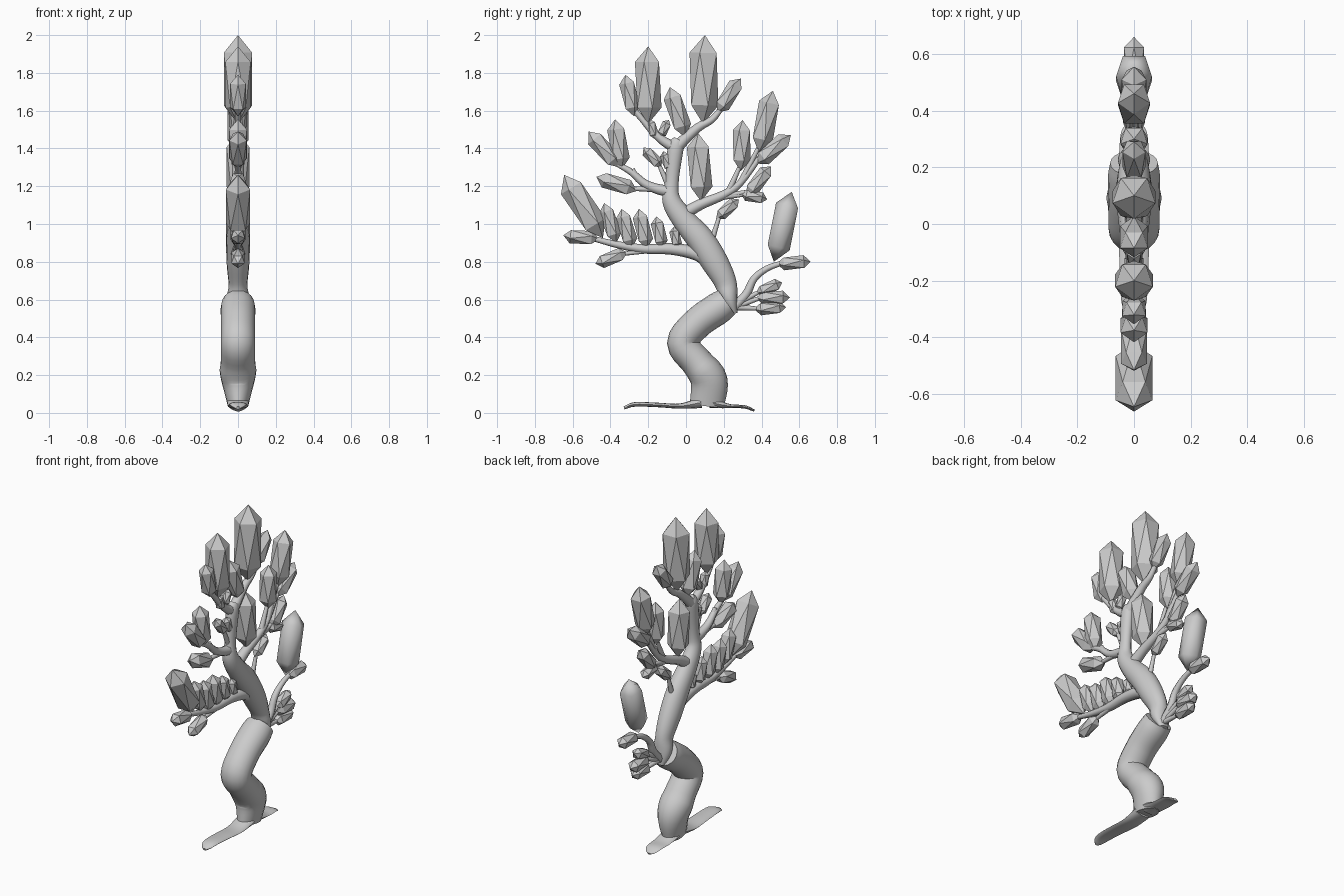
import bpy, bmesh, math
from mathutils import Vector

if "Cube" in bpy.data.objects:
    bpy.data.objects.remove(bpy.data.objects["Cube"])

X = Vector((1, 0, 0))


def finish(name, bm, angle=None):
    bmesh.ops.recalc_face_normals(bm, faces=bm.faces[:])
    me = bpy.data.meshes.new(name)
    bm.to_mesh(me)
    bm.free()
    if angle:
        for p in me.polygons:
            p.use_smooth = True
        me.set_sharp_from_angle(angle=math.radians(angle))
    ob = bpy.data.objects.new(name, me)
    bpy.context.collection.objects.link(ob)


def spline(pts, steps):
    """Catmull-Rom through (y, z, radius) points."""
    p = [Vector(q) for q in pts]
    p = [2 * p[0] - p[1]] + p + [2 * p[-1] - p[-2]]
    out = []
    for a, b, c, d in zip(p, p[1:], p[2:], p[3:]):
        for s in range(steps):
            t = s / steps
            out.append(0.5 * (2 * b + (c - a) * t + (2 * a - 5 * b + 4 * c - d) * t * t
                              + (3 * b - a - 3 * c + d) * t ** 3))
    return out + [p[-2]]


def tube(name, pts, sides=8, steps=4, width=lambda t, r: r):
    """Sweep an ellipse along a path in the x = 0 plane; width gives its x radius."""
    path = spline(pts, steps)
    last = len(path) - 1
    bm = bmesh.new()
    rings = []
    for i, q in enumerate(path):
        d = path[min(i + 1, last)] - path[max(i - 1, 0)]
        n = Vector((0, -d.y, d.x)).normalized()
        rx = width(i / last, q.z)
        angles = [math.tau * k / sides for k in range(sides)]
        rings.append([bm.verts.new(Vector((0, q.x, q.y)) + n * q.z * math.cos(a) + X * rx * math.sin(a))
                      for a in angles])
    for r, s in zip(rings, rings[1:]):
        for k in range(sides):
            bm.faces.new((r[k - 1], r[k], s[k], s[k - 1]))
    bm.faces.new(rings[0])
    bm.faces.new(rings[-1])
    finish(name, bm, 50)
    return path


def leaf(name, base, tip, angle=None):
    """Stretched icosahedron: two staggered five-sided rings and two tips."""
    a, b = Vector((0, *base)), Vector((0, *tip))
    r = .011 + .145 * (b - a).length
    d = (b - a).normalized()
    n = d.cross(X)
    bm = bmesh.new()
    low, high = bm.verts.new(a), bm.verts.new(b)
    rings = []
    for t, turn in ((.21, 0), (.80, .5)):
        turns = [math.tau * (k + turn) / 5 for k in range(5)]
        rings.append([bm.verts.new(a.lerp(b, t) + r * (n * math.cos(w) + X * math.sin(w))) for w in turns])
    r0, r1 = rings
    for k in range(5):
        j = (k + 1) % 5
        for f in ((low, r0[j], r0[k]), (r0[k], r0[j], r1[k]), (r1[k], r0[j], r1[j]), (high, r1[k], r1[j])):
            bm.faces.new(f)
    finish(name, bm, angle)


def grow(name, path, leaves):
    """Set leaves (base y, z, tip y, z) on a limb, adding a twig where the base stands off it."""
    for i, (y, z, ty, tz) in enumerate(leaves):
        base, tip = Vector((y, z)), Vector((ty, tz))
        leaf(f"{name}_leaf_{i + 1}", base, tip)
        near = min(range(len(path)), key=lambda k: (path[k].xy - base).length)
        if (path[near].xy - base).length > .022:
            root = path[max(near - 4, 0)].xy
            end = base.lerp(tip, .15)
            mid = root.lerp(end, .5)
            tube(f"{name}_twig_{i + 1}", [(*root, .018), (*mid, .014), (*end, .01)])


def limb(name, pts, radius, leaves=()):
    n = len(pts) - 1
    path = tube(name, [(y, z, radius + (.013 - radius) * i / n) for i, (y, z) in enumerate(pts)])
    grow(name, path, leaves)
    return path


# Trunk: lower bend, then the tapering upper stem seated in its end
tube("lower_trunk", [(.11, .035, .09), (.122, .17, .098), (.06, .265, .085), (-.018, .37, .083),
                     (.06, .475, .083), (.165, .55, .085), (.215, .585, .078)], 20, 5,
     lambda t, r: r * min(1.08, .6 + 1.8 * t))
trunk = tube("upper_trunk", [(.258, .525, .015), (.228, .61, .046), (.205, .70, .06), (.145, .81, .072),
                             (.075, .92, .072), (-.01, 1.02, .062), (-.075, 1.12, .05), (-.075, 1.22, .036),
                             (-.055, 1.40, .042), (-.035, 1.445, .03)], 16, 5,
             lambda t, r: r * max(.85, 1.8 - 5 * t))
grow("upper_trunk", trunk, [(-.13, 1.30, -.225, 1.405), (-.085, 1.28, -.12, 1.385), (.16, 1.03, .28, 1.13)])

# Flat roots spreading along the ground
flat = lambda t, r: .057 * (1 - .2 * t - .6 * t ** 8)
tube("left_root", [(.08, .055, .03), (-.03, .036, .014), (-.15, .042, .012), (-.27, .045, .012),
                   (-.328, .026, .008)], 12, 5, flat)
tube("right_root", [(.13, .055, .03), (.23, .036, .011), (.31, .032, .009), (.362, .012, .006)], 12, 5, flat)

# Low left branch with a row of upright leaves growing outward
path = limb("low_left_branch", [(.13, .80), (.05, .845), (-.08, .868), (-.22, .868), (-.36, .89), (-.50, .925)],
            .042, [(-.44, .925, -.645, 1.26), (-.46, .92, -.65, .94), (-.31, .85, -.48, .79)])
for i in range(5):
    y = -.045 - .081 * i
    h = min(.21, .115 + .055 * i)
    leaf(f"row_leaf_{i + 1}", (y, .87 + .03 * (i == 4)), (y - .02 - .011 * i, .87 + h + .03 * (i == 4)))

# Low right branch, ending in the one smooth-shaded leaf
limb("low_right_branch", [(.255, .56), (.32, .63), (.36, .71), (.43, .765), (.52, .797)], .026,
     [(.48, .79, .66, .80), (.37, .635, .51, .69), (.37, .61, .55, .61), (.36, .55, .53, .56)])
leaf("smooth_leaf", (.465, .80), (.56, 1.17), 70)

# Middle branches
limb("mid_right_branch", [(-.02, 1.05), (.08, 1.105), (.20, 1.155), (.29, 1.22), (.41, 1.38)], .034,
     [(.385, 1.38, .46, 1.705), (.29, 1.28, .30, 1.55), (.37, 1.32, .555, 1.47), (.08, 1.12, .065, 1.48),
      (.32, 1.15, .45, 1.305), (.29, 1.16, .43, 1.13)])
limb("mid_left_branch", [(-.07, 1.17), (-.15, 1.185), (-.22, 1.215), (-.29, 1.275), (-.37, 1.32)], .032,
     [(-.35, 1.30, -.515, 1.49), (-.34, 1.29, -.375, 1.555), (-.26, 1.175, -.475, 1.25)])
limb("mid_left_stub", [(-.25, 1.23), (-.285, 1.29)], .016)

# Crown fork
limb("top_left_branch", [(-.05, 1.40), (-.12, 1.44), (-.19, 1.505), (-.285, 1.62)], .03,
     [(-.20, 1.53, -.20, 1.94), (-.275, 1.57, -.32, 1.79), (-.165, 1.45, -.19, 1.555), (-.14, 1.46, -.09, 1.55)])
limb("top_right_branch", [(-.055, 1.40), (.00, 1.455), (.07, 1.515), (.14, 1.555), (.20, 1.63)], .034,
     [(.09, 1.53, .10, 2.0), (-.005, 1.46, -.085, 1.725), (.165, 1.59, .29, 1.77)])
